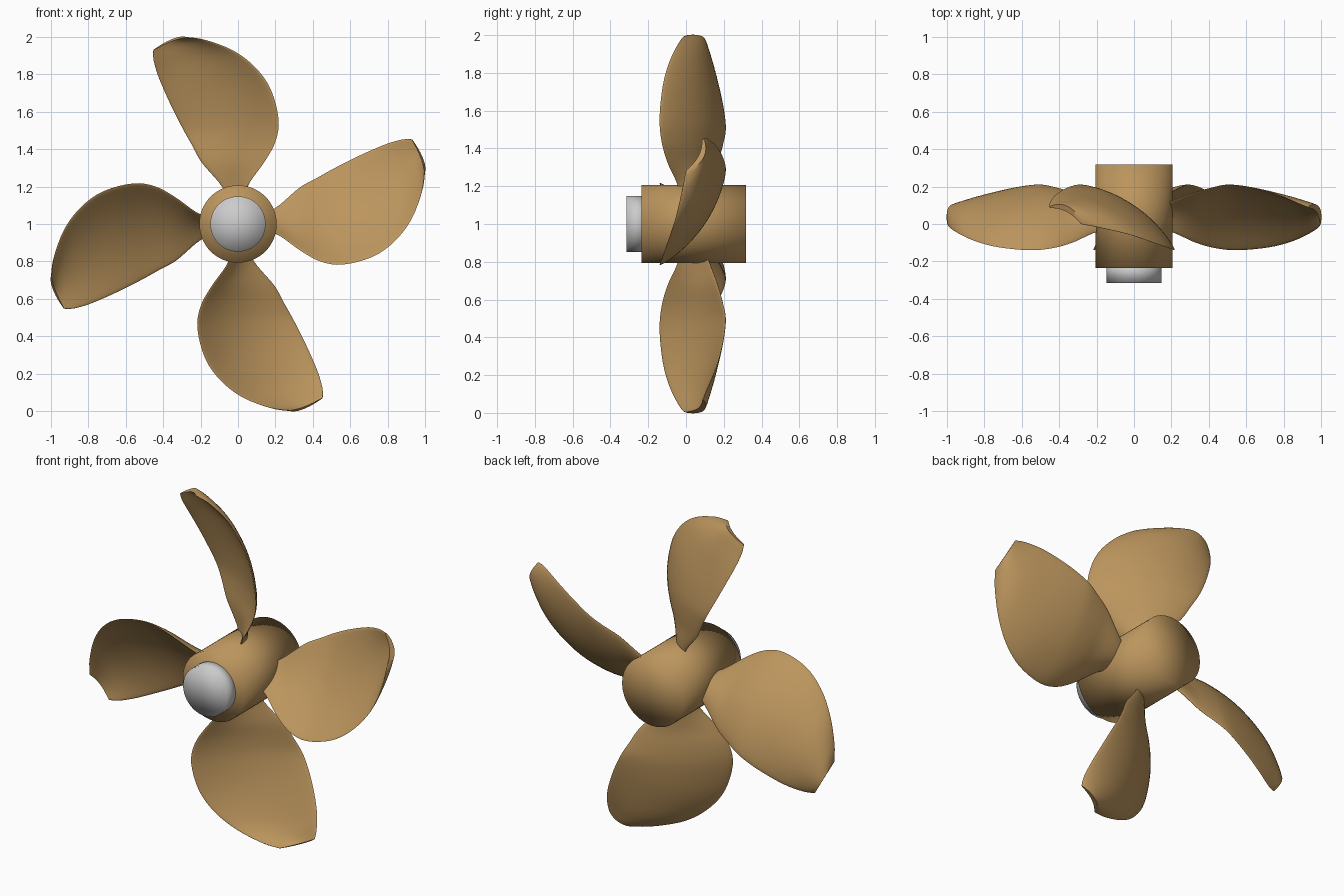
import bpy, math
from mathutils import Vector, Matrix

if "Cube" in bpy.data.objects:
    bpy.data.objects.remove(bpy.data.objects["Cube"])

bronze = bpy.data.materials.new("bronze")
bronze.diffuse_color = (0.50, 0.30, 0.11, 1)
bronze.use_nodes = True
bronze.node_tree.nodes["Principled BSDF"].inputs["Base Color"].default_value = bronze.diffuse_color


def cylinder(name, radius, y0, y1, mat=None):
    bpy.ops.mesh.primitive_cylinder_add(
        vertices=64, radius=radius, depth=y1 - y0, end_fill_type='TRIFAN',
        location=(0, (y0 + y1) / 2, 1), rotation=(math.pi / 2, 0, 0))
    ob = bpy.context.object
    ob.name = name
    bpy.ops.object.shade_smooth()
    if mat:
        ob.data.materials.append(mat)


# Hub and front cap
cylinder("hub", 0.207, -0.235, 0.318, bronze)
cylinder("hub_cap", 0.148, -0.316, -0.2)

# Blade edges from root to tip, relative to the hub centre
lower = [(.14, -.03, -.03), (.22, -.05, -.06), (.33, -.10, -.14), (.44, -.13, -.20),
         (.56, -.14, -.217), (.72, -.125, -.175), (.84, -.095, -.09), (.93, -.055, .03),
         (.985, -.02, .18), (.998, 0, .28)]
upper = [(.14, .10, .05), (.22, .13, .10), (.33, .17, .195), (.42, .195, .245),
         (.50, .21, .29), (.60, .20, .342), (.71, .175, .393), (.80, .145, .43),
         (.88, .11, .452), (.93, .09, .453)]


def spline(points, steps=4):
    """Catmull-Rom curve through the points."""
    p = [Vector(q) for q in points]
    p = [2 * p[0] - p[1]] + p + [2 * p[-1] - p[-2]]
    out = []
    for i in range(1, len(p) - 2):
        a, b, c, d = p[i - 1:i + 3]
        for k in range(steps):
            t = k / steps
            out.append(0.5 * (2 * b + (c - a) * t + (2 * a - 5 * b + 4 * c - d) * t * t
                              + (3 * b - a - 3 * c + d) * t ** 3))
    return out + [p[-2]]


# Blade mesh: cambered sections with a rounded, thin profile
lo, up = spline(lower), spline(upper)
N, S = 18, len(lo)
verts, faces = [], []
for i in range(S):
    j, k = max(i - 1, 0), min(i + 1, S - 1)
    span = (lo[k] + up[k]) - (lo[j] + up[j])
    normal = span.cross(up[i] - lo[i]).normalized()
    if normal.y < 0:
        normal = -normal
    s = i / (S - 1)
    camber = 0.02 + 0.045 * math.sin(math.pi * min(1, s * 1.5) / 2) - 0.025 * s ** 3
    for a in range(2 * N):
        ang = math.pi * a / N
        t = 0.5 - 0.5 * math.cos(ang)
        half = 0.016 * math.sin(ang)
        verts.append(lo[i].lerp(up[i], t) + normal * (4 * t * (1 - t) * camber + half))
M = 2 * N
for i in range(S - 1):
    for a in range(M):
        b = (a + 1) % M
        faces.append((i * M + a, i * M + b, (i + 1) * M + b, (i + 1) * M + a))
# Root and tip end caps
for base in (0, (S - 1) * M):
    for a in range(N):
        q = [base + a, base + (M - a) % M, base + M - a - 1, base + a + 1]
        if a == 0:
            q.pop(1)
        elif a == N - 1:
            q.pop()
        faces.append(q if base == 0 else q[::-1])
mesh = bpy.data.meshes.new("blade")
mesh.from_pydata(verts, [], faces)
mesh.materials.append(bronze)

# Consistent outward normals
import bmesh
bm = bmesh.new()
bm.from_mesh(mesh)
bmesh.ops.recalc_face_normals(bm, faces=bm.faces)
bm.to_mesh(mesh)
bm.free()

# Four blades around the shaft
for n in range(4):
    ob = bpy.data.objects.new(f"blade_{n + 1}", mesh.copy())
    ob.matrix_world = Matrix.Translation((0, 0, 1)) @ Matrix.Rotation(n * math.pi / 2, 4, 'Y')
    bpy.context.collection.objects.link(ob)
    bpy.ops.object.select_all(action='DESELECT')
    ob.select_set(True)
    bpy.context.view_layer.objects.active = ob
    bpy.ops.object.shade_smooth_by_angle(angle=math.radians(60))
